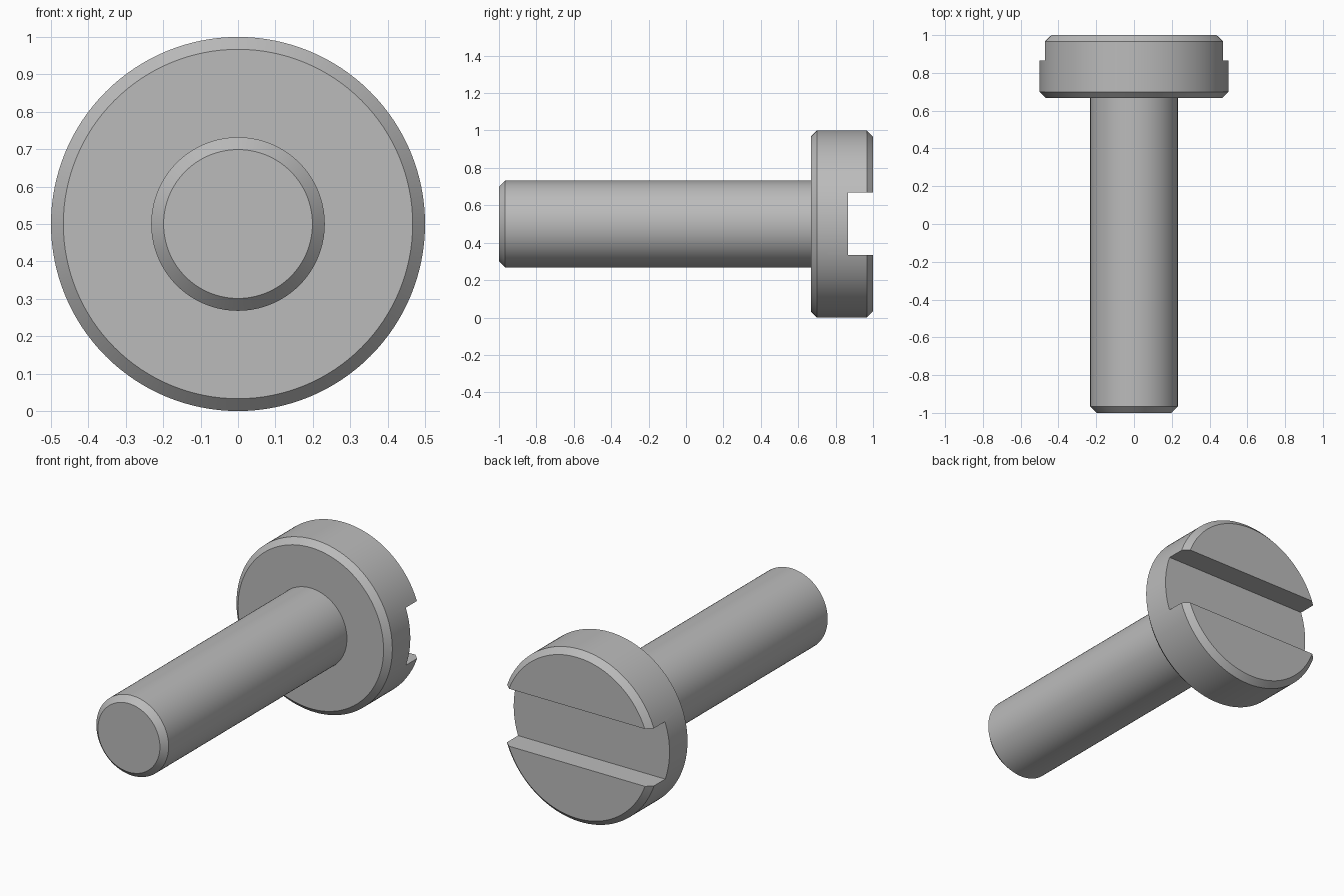
import bpy
import bmesh
from math import cos, sin, tau, radians

if "Cube" in bpy.data.objects:
    bpy.data.objects.remove(bpy.data.objects["Cube"])

SEGMENTS = 128
AXIS_Z = 0.5
CHAMFER = 0.033
HEAD_FRONT = 0.667

steel = bpy.data.materials.new("grey steel")
steel.use_nodes = True
steel.diffuse_color = (0.5, 0.5, 0.5, 1)
steel.node_tree.nodes["Principled BSDF"].inputs["Base Color"].default_value = steel.diffuse_color


def add_object(name, bm):
    bmesh.ops.recalc_face_normals(bm, faces=bm.faces)
    mesh = bpy.data.meshes.new(name)
    bm.to_mesh(mesh)
    bm.free()
    mesh.materials.append(steel)
    obj = bpy.data.objects.new(name, mesh)
    bpy.context.collection.objects.link(obj)
    return obj


def lathe(name, profile):
    """Closed solid turned around the y axis from (y, radius) points."""
    bm = bmesh.new()
    rings = []
    for y, r in profile:
        angles = [tau * i / SEGMENTS for i in range(SEGMENTS)]
        rings.append([bm.verts.new((r * cos(a), y, AXIS_Z + r * sin(a))) for a in angles])
    for a, b in zip(rings, rings[1:]):
        for i in range(SEGMENTS):
            j = (i + 1) % SEGMENTS
            bm.faces.new((a[i], a[j], b[j], b[i]))
    bm.faces.new(rings[0])
    bm.faces.new(rings[-1])
    return add_object(name, bm)


def select_only(obj):
    bpy.ops.object.select_all(action="DESELECT")
    obj.select_set(True)
    bpy.context.view_layer.objects.active = obj


# Chamfered disc head and shank with a chamfered tip
head = lathe("screw_head", [(HEAD_FRONT, 0.5 - CHAMFER), (HEAD_FRONT + CHAMFER, 0.5),
                            (1 - CHAMFER, 0.5), (1, 0.5 - CHAMFER)])
shank = lathe("screw_shank", [(-1, 0.232 - CHAMFER), (-1 + CHAMFER, 0.232), (HEAD_FRONT, 0.232)])

# Straight driver slot cut across the back of the head
bm = bmesh.new()
bmesh.ops.create_cube(bm, size=1)
bmesh.ops.scale(bm, vec=(1.4, 0.4, 0.333), verts=bm.verts)
bmesh.ops.translate(bm, vec=(0, 0.865 + 0.2, 0.502), verts=bm.verts)
cutter = add_object("slot_cutter", bm)
cutter.hide_render = True

slot = head.modifiers.new("slot", "BOOLEAN")
slot.operation = "DIFFERENCE"
slot.solver = "EXACT"
slot.object = cutter
select_only(head)
bpy.ops.object.modifier_apply(modifier=slot.name)
bpy.data.objects.remove(cutter)

# Smooth round walls with crisp chamfers and slot edges
for part in (head, shank):
    select_only(part)
    bpy.ops.object.shade_smooth_by_angle(angle=radians(30))
